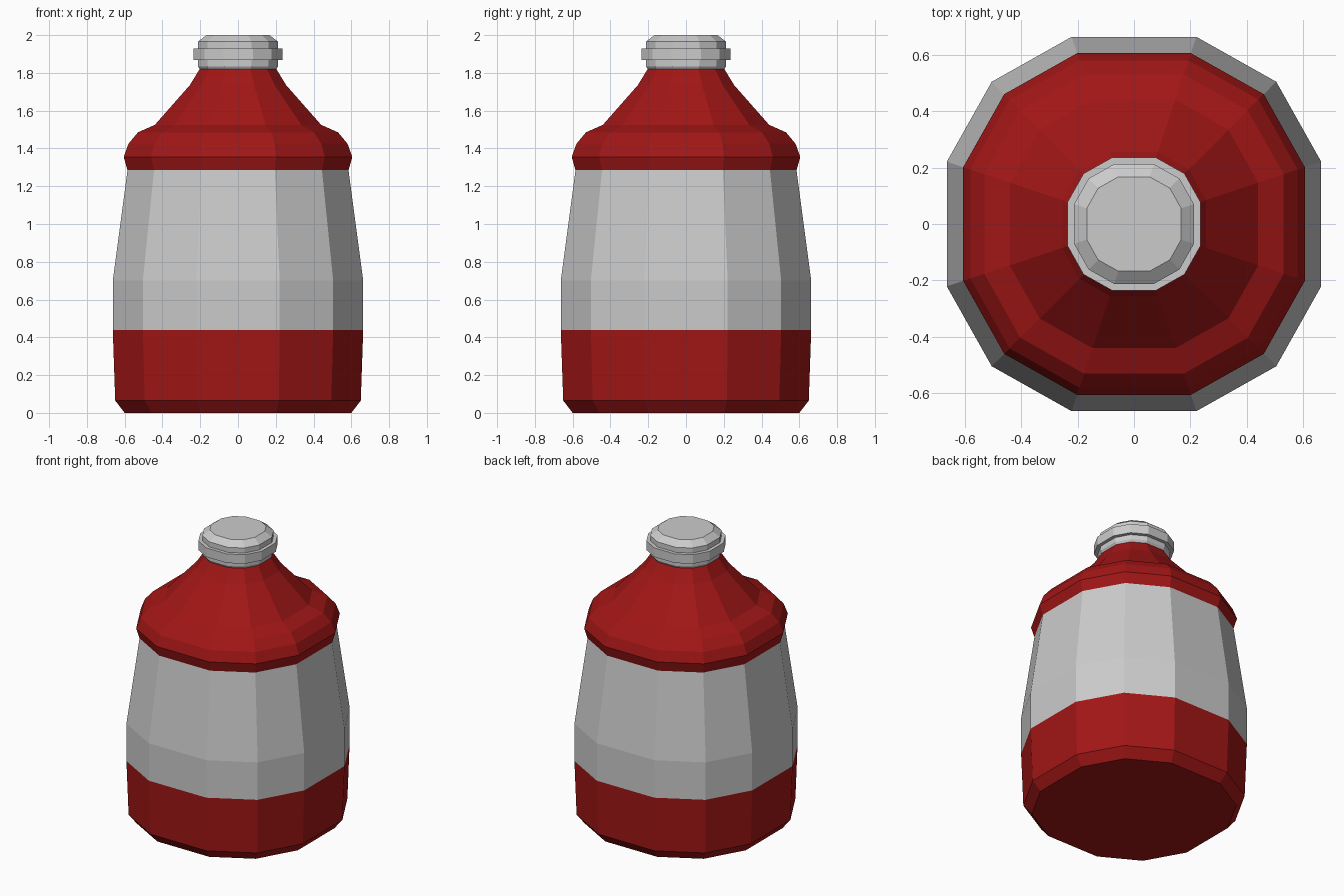
import bpy, bmesh

if "Cube" in bpy.data.objects:
    bpy.data.objects.remove(bpy.data.objects["Cube"])


def material(name, rgb):
    m = bpy.data.materials.new(name)
    m.diffuse_color = (*rgb, 1)
    m.use_nodes = True
    m.node_tree.nodes["Principled BSDF"].inputs["Base Color"].default_value = m.diffuse_color
    return m


red = material("deep red", (0.36, 0.008, 0.008))
grey = material("light grey", (0.6, 0.6, 0.6))

# Twelve-sided cross-section of half-width 1, with wider faces on the axes
QUARTER = [(1, 0.333), (0.76, 0.76), (0.333, 1)]
RING = []
x_axis, y_axis = (1, 0), (0, 1)
for _ in range(4):
    RING += [(a * x_axis[0] + b * y_axis[0], a * x_axis[1] + b * y_axis[1]) for a, b in QUARTER]
    x_axis, y_axis = y_axis, (-x_axis[0], -x_axis[1])


def lathe(name, profile, mats, rule):
    """Stack rings of (half-width, height); rule picks a material by face height."""
    bm = bmesh.new()
    rings = [[bm.verts.new((x * r, y * r, z)) for x, y in RING] for r, z in profile]
    n = len(RING)
    for lo, hi in zip(rings, rings[1:]):
        for i in range(n):
            j = (i + 1) % n
            bm.faces.new((lo[i], lo[j], hi[j], hi[i]))
    bm.faces.new(rings[0][::-1])
    bm.faces.new(rings[-1])
    for f in bm.faces:
        f.material_index = rule(f.calc_center_median().z)
    me = bpy.data.meshes.new(name)
    bm.to_mesh(me)
    bm.free()
    for m in mats:
        me.materials.append(m)
    ob = bpy.data.objects.new(name, me)
    bpy.context.collection.objects.link(ob)
    return ob


# Bottle body with a grey label band around the middle
lathe("bottle_body",
      [(0.60, 0), (0.65, 0.065), (0.663, 0.44), (0.663, 0.70), (0.585, 1.285),
       (0.605, 1.355), (0.58, 1.425), (0.53, 1.485), (0.44, 1.525),
       (0.255, 1.735), (0.203, 1.82)],
      [red, grey], lambda z: 1 if 0.44 < z < 1.285 else 0)

# Screw cap with a raised collar
lathe("cap",
      [(0.203, 1.82), (0.212, 1.835), (0.212, 1.867), (0.235, 1.867), (0.235, 1.93),
       (0.212, 1.93), (0.212, 1.965), (0.167, 2.0)],
      [grey], lambda z: 0)
